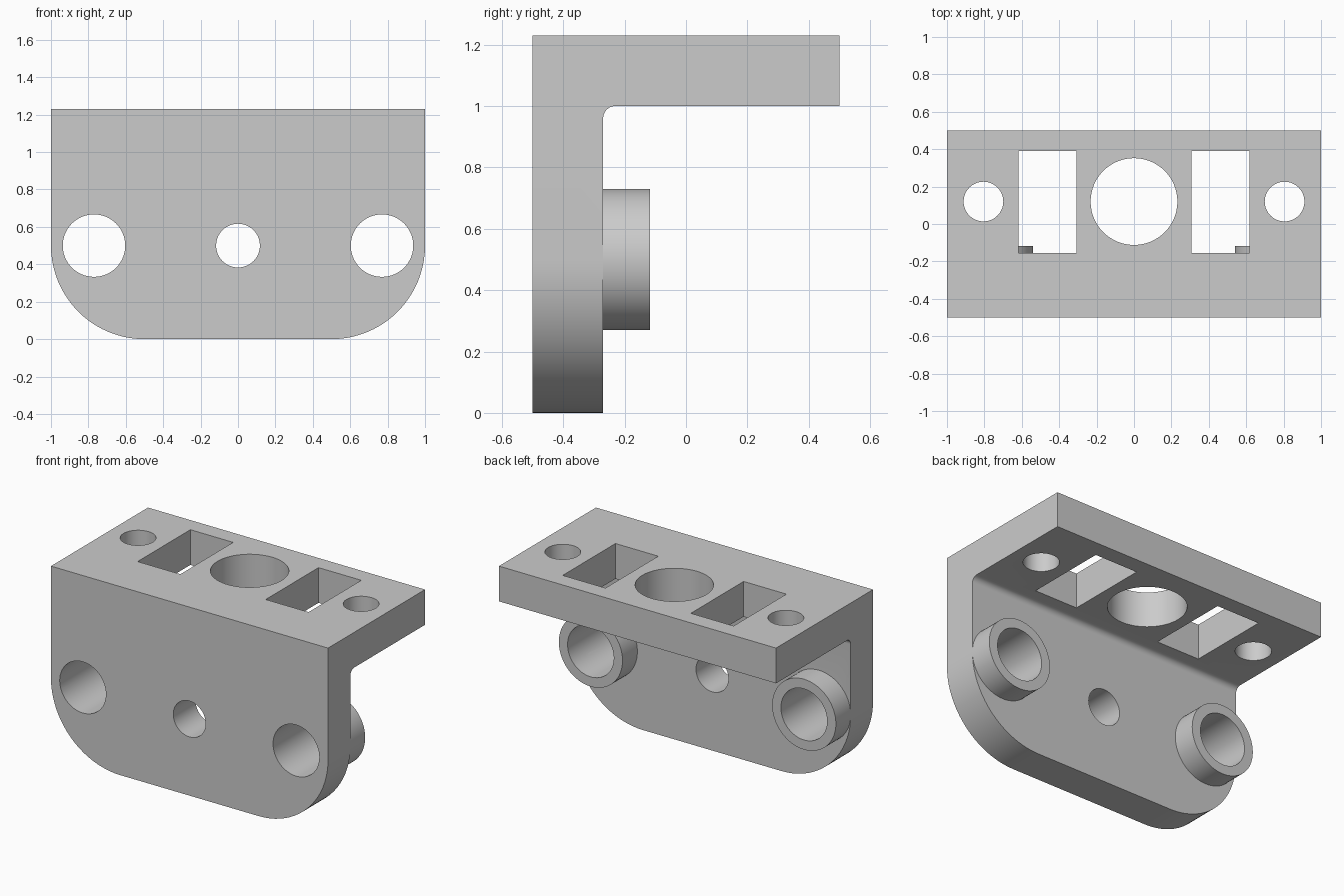
import bpy
import bmesh
from math import sin, cos, pi, radians
from mathutils import Vector, Matrix

cube = bpy.data.objects.get("Cube")
if cube:
    bpy.data.objects.remove(cube, do_unlink=True)

# Main dimensions
HEIGHT, THICK = 1.23, 0.23
FRONT, BACK = -0.5, 0.5
INNER = FRONT + THICK          # back face of the upright plate
BOSS_X, BOSS_Z = 0.77, 0.5
SHELF_HOLE_Y = 0.12

grey = bpy.data.materials.new("plain grey")
grey.use_nodes = True
grey.diffuse_color = (0.6, 0.6, 0.6, 1)
grey.node_tree.nodes["Principled BSDF"].inputs["Base Color"].default_value = (0.6, 0.6, 0.6, 1)


def arc(cx, cy, r, start, end, steps):
    angles = [radians(start + (end - start) * i / steps) for i in range(steps + 1)]
    return [(cx + r * cos(a), cy + r * sin(a)) for a in angles]


def prism(name, points, axis, low, high):
    """Extrude a 2D outline along x, y or z; the outline uses the other two axes in order."""
    def place(p, d):
        return {"x": (d, *p), "y": (p[0], d, p[1]), "z": (*p, d)}[axis]
    bm = bmesh.new()
    face = bm.faces.new([bm.verts.new(place(p, low)) for p in points])
    moved = bmesh.ops.extrude_face_region(bm, geom=[face])["geom"]
    verts = [v for v in moved if isinstance(v, bmesh.types.BMVert)]
    bmesh.ops.translate(bm, verts=verts, vec=Vector(place((0, 0), high - low)))
    bmesh.ops.recalc_face_normals(bm, faces=bm.faces)
    mesh = bpy.data.meshes.new(name)
    bm.to_mesh(mesh)
    bm.free()
    mesh.materials.append(grey)
    obj = bpy.data.objects.new(name, mesh)
    bpy.context.collection.objects.link(obj)
    return obj


def rod(name, u, v, r, axis, low, high):
    return prism(name, arc(u, v, r, 0, 360, 64)[:-1], axis, low, high)


def combine(obj, cutters, operation):
    """Apply boolean cutters to an object and remove them."""
    for cutter in cutters:
        cutter.hide_render = True
        mod = obj.modifiers.new("cut", "BOOLEAN")
        mod.object, mod.operation, mod.solver = cutter, operation, "EXACT"
    graph = bpy.context.evaluated_depsgraph_get()
    mesh = bpy.data.meshes.new_from_object(obj.evaluated_get(graph))
    obj.modifiers.clear()
    obj.data = mesh
    for cutter in cutters:
        bpy.data.objects.remove(cutter, do_unlink=True)


# Bracket: filleted L section, trimmed to the rounded outline of the upright plate
shelf_z = HEIGHT - THICK
fillet = 0.04
section = [(FRONT, 0), (INNER, 0)]
section += arc(INNER + fillet, shelf_z - fillet, fillet, 180, 90, 8)
section += [(BACK, shelf_z), (BACK, HEIGHT), (FRONT, HEIGHT)]
bracket = prism("bracket", section, "x", -1, 1)

corner = 0.5
outline = [(-1.1, HEIGHT + 0.1), (-1.1, corner), (-1, corner)]
outline += arc(-1 + corner, corner, corner, 180, 270, 20)[1:]
outline += arc(1 - corner, corner, corner, 270, 360, 20)
outline += [(1.1, corner), (1.1, HEIGHT + 0.1)]
combine(bracket, [prism("outline_trim", outline, "y", -1, 1)], "INTERSECT")

# Holes through the upright plate and the shelf
cutters = [
    rod("centre_hole", 0, BOSS_Z, 0.117, "y", -0.6, 0),
    rod("shelf_centre_hole", 0, SHELF_HOLE_Y, 0.232, "z", 0.9, 1.4),
]
for side in (-1, 1):
    cutters.append(rod("boss_hole", side * BOSS_X, BOSS_Z, 0.167, "y", -0.6, 0))
    cutters.append(rod("shelf_screw_hole", side * 0.805, SHELF_HOLE_Y, 0.106, "z", 0.9, 1.4))
    a, b = side * 0.308, side * 0.617
    window = [(a, -0.154), (b, -0.154), (b, 0.39), (a, 0.39)]
    cutters.append(prism("shelf_window", window, "z", 0.9, 1.4))
combine(bracket, cutters, "DIFFERENCE")

# Hollow bosses behind the upright plate
parts = [bracket]
for side, name in ((1, "left_boss"), (-1, "right_boss")):
    boss = rod(name, side * BOSS_X, BOSS_Z, 0.23, "y", INNER, -0.117)
    bore = rod("bore", side * BOSS_X, BOSS_Z, 0.167, "y", -0.6, 0.1)
    combine(boss, [bore], "DIFFERENCE")
    parts.append(boss)

# Smooth curved walls, keep edges sharp
bpy.ops.object.select_all(action="DESELECT")
for part in parts:
    part.select_set(True)
bpy.context.view_layer.objects.active = bracket
bpy.ops.object.shade_smooth_by_angle(angle=radians(30))
